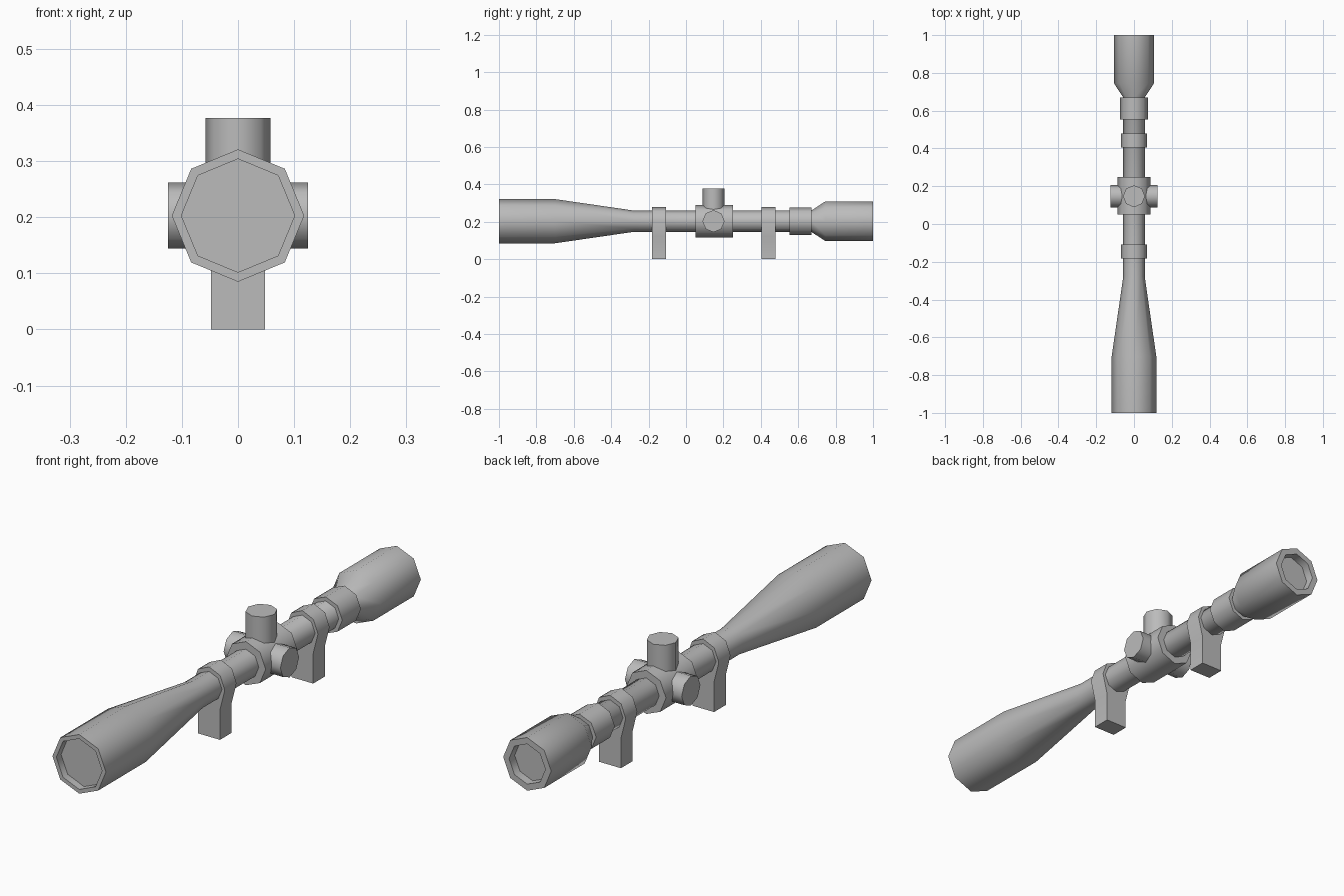
import bpy, bmesh, math
from mathutils import Matrix, Vector

if "Cube" in bpy.data.objects:
    bpy.data.objects.remove(bpy.data.objects["Cube"])

AXIS_Z = 0.203      # height of the optical axis
TURRET_Y = 0.147    # where the adjustment knobs sit
SIDES = 8

metal = bpy.data.materials.new("grey_metal")
metal.use_nodes = True
GREY = (0.5, 0.5, 0.5, 1)
metal.diffuse_color = GREY
metal.node_tree.nodes["Principled BSDF"].inputs["Base Color"].default_value = GREY


def finish(name, bm):
    """Turn a bmesh into a smooth object with sharp rims."""
    bmesh.ops.recalc_face_normals(bm, faces=bm.faces)
    mesh = bpy.data.meshes.new(name)
    bm.to_mesh(mesh)
    bm.free()
    mesh.materials.append(metal)
    obj = bpy.data.objects.new(name, mesh)
    bpy.context.collection.objects.link(obj)
    bpy.ops.object.select_all(action="DESELECT")
    obj.select_set(True)
    bpy.context.view_layer.objects.active = obj
    bpy.ops.object.shade_smooth_by_angle(angle=math.radians(50))
    return obj


def lathe(name, profile, direction, origin):
    """Octagonal solid from (distance, radius) pairs along a direction."""
    turn = Vector((0, 0, 1)).rotation_difference(Vector(direction)).to_matrix().to_4x4()
    place = Matrix.Translation(origin) @ turn
    bm = bmesh.new()
    rings = []
    for dist, radius in profile:
        angles = [math.tau * k / SIDES for k in range(SIDES)]
        rings.append([bm.verts.new(place @ Vector((radius * math.cos(a), radius * math.sin(a), dist)))
                      for a in angles])
    for a, b in zip(rings, rings[1:]):
        for k in range(SIDES):
            n = (k + 1) % SIDES
            bm.faces.new((a[k], a[n], b[n], b[k]))
    bm.faces.new(rings[0])
    bm.faces.new(rings[-1])
    return finish(name, bm)


def mount(name, y0, y1):
    """Ring clamp whose lower half runs down into a square foot."""
    half = [(0.069, 0.203), (0.049, 0.256)]
    foot = [(0.048, 0), (0.048, 0.12)]
    right = foot + half
    outline = right + [(0, 0.278)] + [(-x, z) for x, z in reversed(right)]
    bm = bmesh.new()
    face = bm.faces.new([bm.verts.new((x, y0, z)) for x, z in outline])
    result = bmesh.ops.extrude_face_region(bm, geom=[face], use_keep_orig=True)
    verts = [v for v in result["geom"] if isinstance(v, bmesh.types.BMVert)]
    bmesh.ops.translate(bm, verts=verts, vec=(0, y1 - y0, 0))
    return finish(name, bm)


axis = (0, 0, AXIS_Z)
back = (0, 1, 0)

# Objective bell, tube and eyepiece in one turned body, with recessed lenses
lathe("scope_body", [
    (-0.97, 0.101), (-1, 0.101), (-1, 0.118), (-0.7, 0.118), (-0.28, 0.057),
    (0.67, 0.057), (0.745, 0.106), (1, 0.106), (1, 0.08), (0.965, 0.08)], back, axis)

# Collars around the tube
lathe("turret_housing", [(0.05, 0.087), (0.25, 0.087)], back, axis)
lathe("zoom_ring", [(0.553, 0.073), (0.67, 0.073)], back, axis)

# Adjustment knobs
hub = (0, TURRET_Y, AXIS_Z)
lathe("elevation_knob", [(0.06, 0.058), (0.174, 0.058)], (0, 0, 1), hub)
for side, sign in (("left", 1), ("right", -1)):
    lathe(side + "_knob", [(0.06, 0.059), (0.125, 0.059)], (sign, 0, 0), hub)

# Mounting clamps
mount("front_mount", -0.182, -0.108)
mount("rear_mount", 0.405, 0.478)
